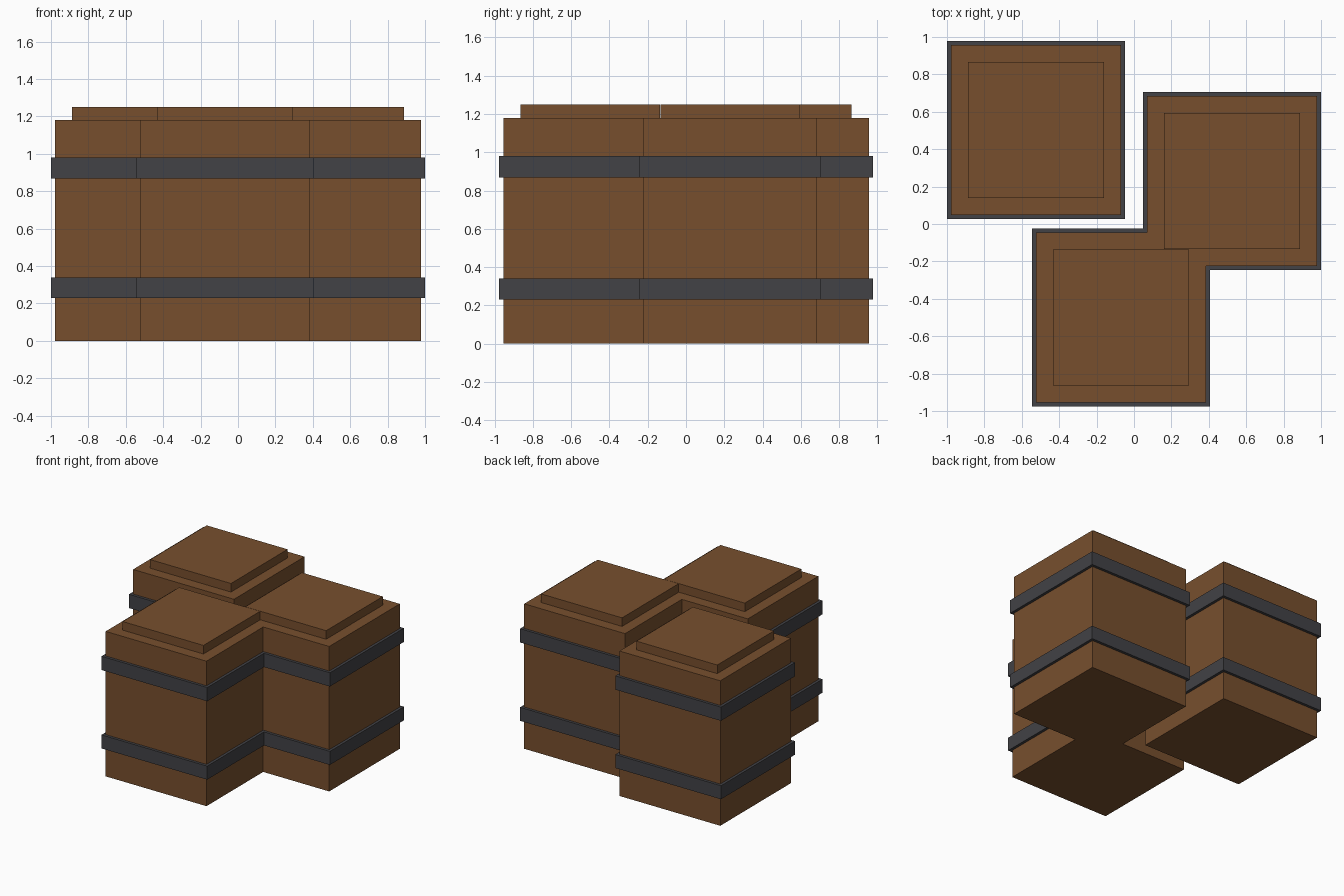
import bpy
import bmesh

cube = bpy.data.objects.get("Cube")
if cube:
    bpy.data.objects.remove(cube, do_unlink=True)


def make_material(name, rgb):
    mat = bpy.data.materials.new(name)
    mat.use_nodes = True
    colour = (*rgb, 1.0)
    mat.diffuse_color = colour
    mat.node_tree.nodes["Principled BSDF"].inputs["Base Color"].default_value = colour
    return mat


wood = make_material("brown wood", (0.185, 0.078, 0.027))
iron = make_material("dark iron", (0.054, 0.054, 0.061))


def square_loft(name, centre, rings, mat, closed=False):
    """Join square rings given as (half width, height); cap the ends or close the loop."""
    bm = bmesh.new()
    corners = [(-1, -1), (1, -1), (1, 1), (-1, 1)]
    loops = [[bm.verts.new((h * x, h * y, z)) for x, y in corners] for h, z in rings]
    pairs = list(zip(loops, loops[1:]))
    if closed:
        pairs.append((loops[-1], loops[0]))
    else:
        bm.faces.new(loops[0][::-1])
        bm.faces.new(loops[-1])
    for low, high in pairs:
        for i in range(4):
            j = (i + 1) % 4
            bm.faces.new((low[i], low[j], high[j], high[i]))
    bmesh.ops.recalc_face_normals(bm, faces=bm.faces)
    mesh = bpy.data.meshes.new(name)
    bm.to_mesh(mesh)
    bm.free()
    mesh.materials.append(mat)
    obj = bpy.data.objects.new(name, mesh)
    obj.location = (*centre, 0)
    bpy.context.collection.objects.link(obj)
    return obj


BODY, BAND, LID = 0.454, 0.476, 0.364
TOP, LID_TOP = 1.18, 1.25
barrels = {
    "back_right": (-0.524, 0.502),
    "left": (0.524, 0.23),
    "front": (-0.07, -0.5),
}

for place, centre in barrels.items():
    # Square barrel with a stepped lid
    square_loft(f"{place}_barrel", centre,
                [(BODY, 0), (BODY, TOP), (LID, TOP), (LID, LID_TOP)], wood)
    # Iron hoops around the body
    for level, low, high in (("lower", 0.23, 0.34), ("upper", 0.868, 0.98)):
        inner = BODY - 0.01
        square_loft(f"{place}_{level}_hoop", centre,
                    [(BAND, low), (BAND, high), (inner, high), (inner, low)],
                    iron, closed=True)
